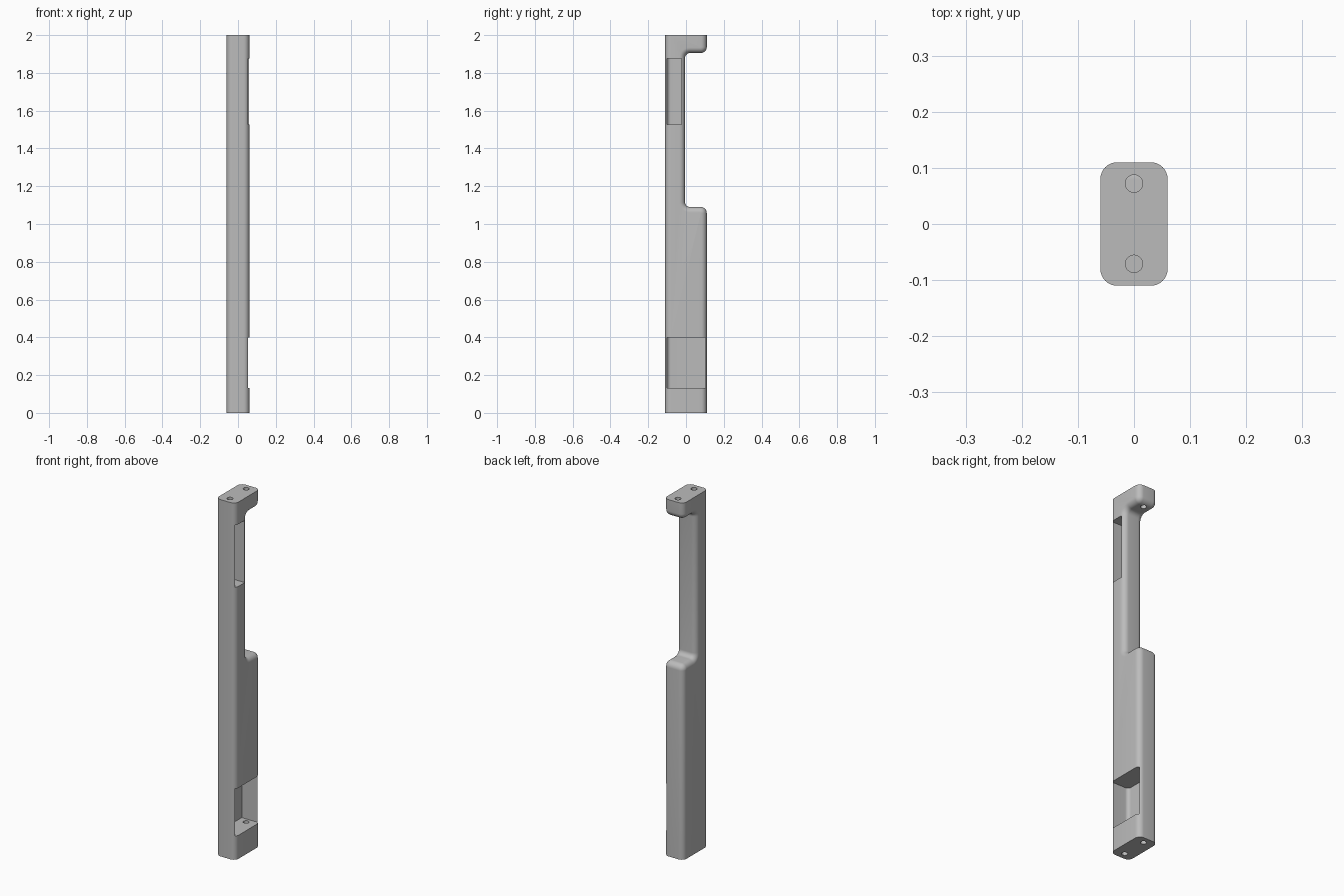
import bpy, bmesh, math
from math import pi, sin, cos

cube = bpy.data.objects.get("Cube")
if cube:
    bpy.data.objects.remove(cube)

HALF_W, HALF_D, ROUND = 0.06, 0.11, 0.03
LEDGE, LIP, NECK = 1.09, 1.905, -0.005      # notch heights and its inner face

grey = bpy.data.materials.new("plain grey")
grey.use_nodes = True
COLOUR = (0.5, 0.5, 0.5, 1)
grey.diffuse_color = COLOUR
grey.node_tree.nodes["Principled BSDF"].inputs["Base Color"].default_value = COLOUR


def arc(cy, cz, r, start, end, n=8):
    return [(cy + r * cos(a), cz + r * sin(a))
            for a in (start + (end - start) * k / n for k in range(n + 1))]


def side_profile(inset):
    """Side outline; long edges move inwards, the two ends stay put."""
    front, back, neck = -HALF_D + inset, HALF_D - inset, NECK - inset
    ledge, lip = LEDGE - inset, LIP + inset
    rv, rc = 0.032 - inset, 0.026 + inset   # convex and concave radii
    pts = [(front, 0), (back, 0)]
    pts += arc(back - rv, ledge - rv, rv, 0, pi / 2)
    pts += arc(neck + rc, ledge + rc, rc, 1.5 * pi, pi)
    pts += arc(neck + rc, lip - rc, rc, pi, pi / 2)
    pts += arc(back - rv, lip + rv, rv, -pi / 2, 0)
    return pts + [(back, 2), (front, 2)]


def finish(name, bm):
    bmesh.ops.recalc_face_normals(bm, faces=bm.faces[:])
    mesh = bpy.data.meshes.new(name)
    bm.to_mesh(mesh)
    bm.free()
    mesh.materials.append(grey)
    obj = bpy.data.objects.new(name, mesh)
    bpy.context.collection.objects.link(obj)
    return obj


def prism(name, outline, z0, z1):
    """Upright prism over an xy outline."""
    bm = bmesh.new()
    face = bm.faces.new([bm.verts.new((x, y, z0)) for x, y in outline])
    new = bmesh.ops.extrude_face_region(bm, geom=[face])["geom"]
    bmesh.ops.translate(bm, vec=(0, 0, z1 - z0),
                        verts=[v for v in new if isinstance(v, bmesh.types.BMVert)])
    return finish(name, bm)


# Post: rounded sections lofted across the width
STEPS = 8
angles = [pi / 2 * k / STEPS for k in range(STEPS + 1)]
sections = [(HALF_W - ROUND * (1 - sin(a)), ROUND * (1 - cos(a))) for a in angles]
sections = [(-x, i) for x, i in reversed(sections)] + sections
bm = bmesh.new()
loops = [[bm.verts.new((x, y, z)) for y, z in side_profile(i)] for x, i in sections]
for a, b in zip(loops, loops[1:]):
    for k in range(len(a)):
        j = (k + 1) % len(a)
        if k != len(a) - 1 and k != 0 and k != len(a) - 2:
            bm.faces.new((a[k], a[j], b[j], b[k]))
        elif k == len(a) - 1:
            bm.faces.new((a[k], a[j], b[j], b[k]))
# Flat sides and flat ends
for loop in (loops[0], loops[-1]):
    bm.faces.new(loop)
bm.faces.new([l[0] for l in loops] + [l[1] for l in reversed(loops)])
bm.faces.new([l[-1] for l in loops] + [l[-2] for l in reversed(loops)])
post = finish("post", bm)


# Side pockets, open to the left side, with one rounded inner corner
def pocket(name, y1, z0, z1):
    x0, y0, r = -0.048, -0.1, 0.02
    outline = [(0.1, y0), (0.1, y1), (x0, y1)] + arc(x0 + r, y0 + r, r, pi, 1.5 * pi)
    return prism(name, outline, z0, z1)


cutters = [pocket("upper_pocket_cutter", -0.025, 1.527, 1.876),
           pocket("lower_pocket_cutter", 0.102, 0.132, 0.398)]

# Bolt holes through both ends
circle = [(0.0155 * cos(2 * pi * k / 32), 0.0155 * sin(2 * pi * k / 32)) for k in range(32)]
for y in (-0.071, 0.072):
    hole = [(px, py + y) for px, py in circle]
    cutters.append(prism("top_hole_cutter", hole, 1.8, 2.1))
    cutters.append(prism("bottom_hole_cutter", hole, -0.1, 0.2))

for cutter in cutters:
    mod = post.modifiers.new(cutter.name, 'BOOLEAN')
    mod.operation, mod.solver, mod.object = 'DIFFERENCE', 'EXACT', cutter

# Bake the cuts and drop the cutters
graph = bpy.context.evaluated_depsgraph_get()
baked = bpy.data.meshes.new_from_object(post.evaluated_get(graph))
post.modifiers.clear()
post.data = baked
for cutter in cutters:
    bpy.data.objects.remove(cutter)

bpy.ops.object.select_all(action='DESELECT')
post.select_set(True)
bpy.context.view_layer.objects.active = post
bpy.ops.object.shade_smooth_by_angle(angle=math.radians(35))
